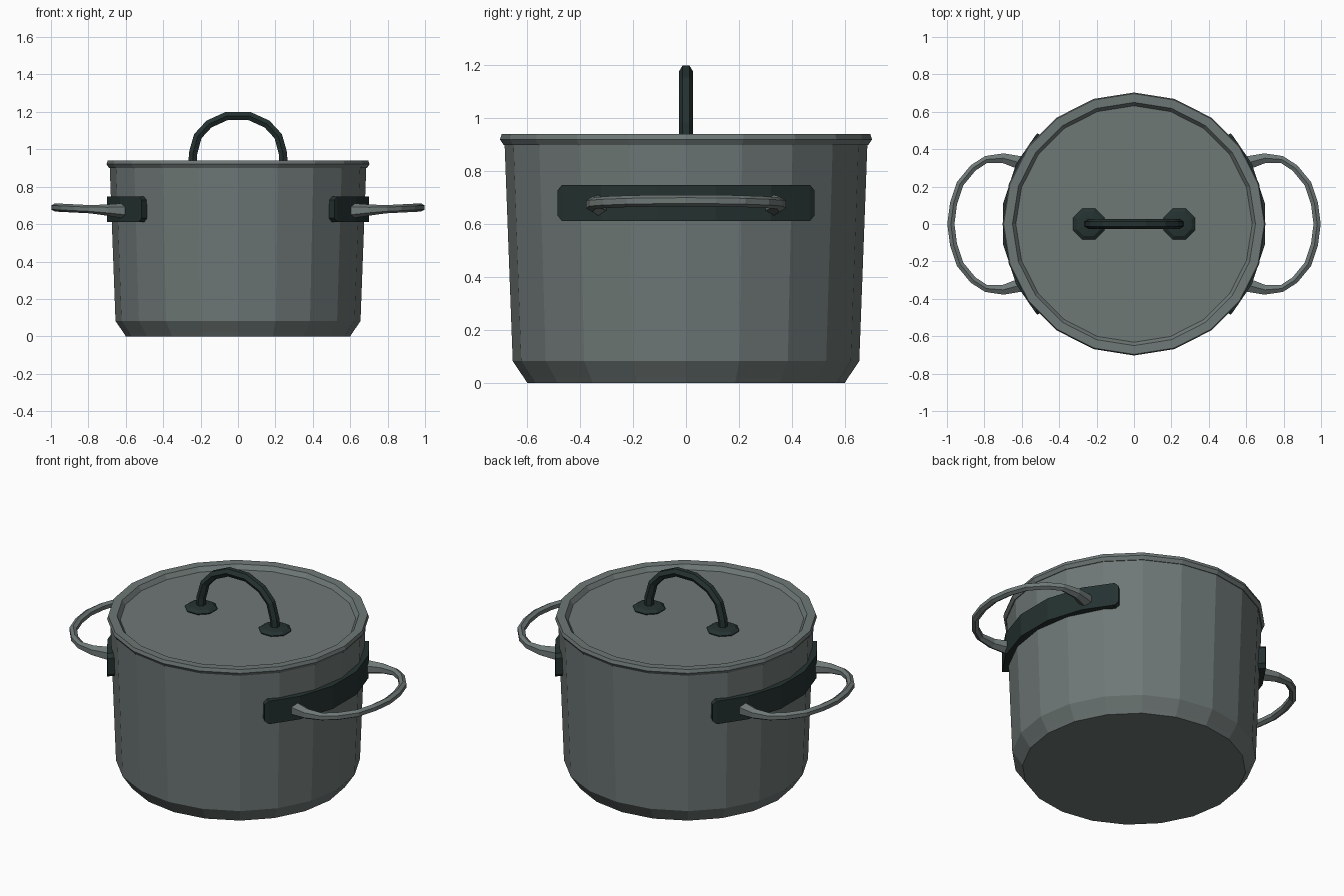
import bpy, bmesh, math
from mathutils import Vector

if "Cube" in bpy.data.objects:
    bpy.data.objects.remove(bpy.data.objects["Cube"])


def material(name, rgb):
    m = bpy.data.materials.new(name)
    m.diffuse_color = (*rgb, 1)
    m.use_nodes = True
    m.node_tree.nodes["Principled BSDF"].inputs["Base Color"].default_value = m.diffuse_color
    return m


STEEL = material("grey steel", (0.156, 0.188, 0.182))
DARK = material("dark green black", (0.018, 0.032, 0.030))


def skin(name, rings, mat):
    """Join successive rings of points with faces and cap both ends."""
    bm = bmesh.new()
    vr = [[bm.verts.new(p) for p in r] for r in rings]
    n = len(vr[0])
    for a, b in zip(vr, vr[1:]):
        for i in range(n):
            j = (i + 1) % n
            bm.faces.new((a[i], a[j], b[j], b[i]))
    bm.faces.new(vr[0])
    bm.faces.new(vr[-1])
    bmesh.ops.recalc_face_normals(bm, faces=bm.faces)
    me = bpy.data.meshes.new(name)
    bm.to_mesh(me)
    bm.free()
    me.materials.append(mat)
    ob = bpy.data.objects.new(name, me)
    bpy.context.collection.objects.link(ob)
    return ob


def lathe(name, profile, mat, sides=20, cx=0):
    off = 0.5 if sides == 8 else 0
    rings = [[(cx + r * math.cos(math.tau * (i + off) / sides),
               r * math.sin(math.tau * (i + off) / sides), z) for i in range(sides)]
             for r, z in profile]
    return skin(name, rings, mat)


def tube(name, path, radii, plane_normal, mat, sides=6):
    pts = [Vector(p) for p in path]
    b = Vector(plane_normal)
    rings = []
    for k, p in enumerate(pts):
        t = (pts[min(k + 1, len(pts) - 1)] - pts[max(k - 1, 0)]).normalized()
        n = t.cross(b).normalized()
        rings.append([p + radii[k] * (math.cos(math.tau * i / sides) * b
                                      + math.sin(math.tau * i / sides) * n)
                      for i in range(sides)])
    return skin(name, rings, mat)


# Pot body with chamfered foot
lathe("pot_body", [(0.60, 0.0), (0.613, 0.02), (0.655, 0.082), (0.686, 0.91)], STEEL)

# Lid with raised rim and recessed flat top
lathe("lid", [(0.675, 0.90), (0.69, 0.90), (0.703, 0.92), (0.697, 0.94),
              (0.65, 0.938), (0.632, 0.913)], STEEL)

# Lid handle and its two octagonal feet
arch = [(-0.243, 0, 0.91), (-0.24, 0, 0.98), (-0.215, 0, 1.07), (-0.155, 0, 1.135),
        (-0.06, 0, 1.178), (0.06, 0, 1.178), (0.155, 0, 1.135), (0.215, 0, 1.07),
        (0.24, 0, 0.98), (0.243, 0, 0.91)]
tube("lid_handle", arch, [0.026] * len(arch), (0, 1, 0), DARK)
for s in (-1, 1):
    lathe("lid_handle_foot", [(0.082, 0.905), (0.09, 0.92), (0.07, 0.934), (0.035, 0.938)],
          DARK, 8, s * 0.242)

# Side plates wrapped round the body, and the loop handles
half = [(0.60, 0.352), (0.70, 0.352), (0.79, 0.345), (0.86, 0.30), (0.93, 0.215), (0.965, 0.11)]
loop = half + [(0.979, 0)] + [(x, -y) for x, y in reversed(half)]
loop[0], loop[-1] = (0.60, 0.325), (0.60, -0.325)
for s, side in ((1, "right"), (-1, "left")):
    rings = []
    for deg, inset in ((-43.3, 0.02), (-41.5, 0), (-27, 0), (-9, 0), (9, 0),
                       (27, 0), (41.5, 0), (43.3, 0.02)):
        a = math.radians(deg)
        lo, hi = 0.612 + inset, 0.748 - inset
        rings.append([(s * r * math.cos(a), r * math.sin(a), z)
                      for r, z in ((0.655, lo), (0.708, lo), (0.708, hi), (0.655, hi))])
    skin(side + "_handle_plate", rings, DARK)
    path = [(s * x, y, 0.67 + 0.02 * (x - 0.6) / 0.4) for x, y in loop]
    radii = [0.042, 0.03] + [0.022] * (len(loop) - 4) + [0.03, 0.042]
    tube(side + "_handle", path, radii, (0, 0, 1), STEEL)
